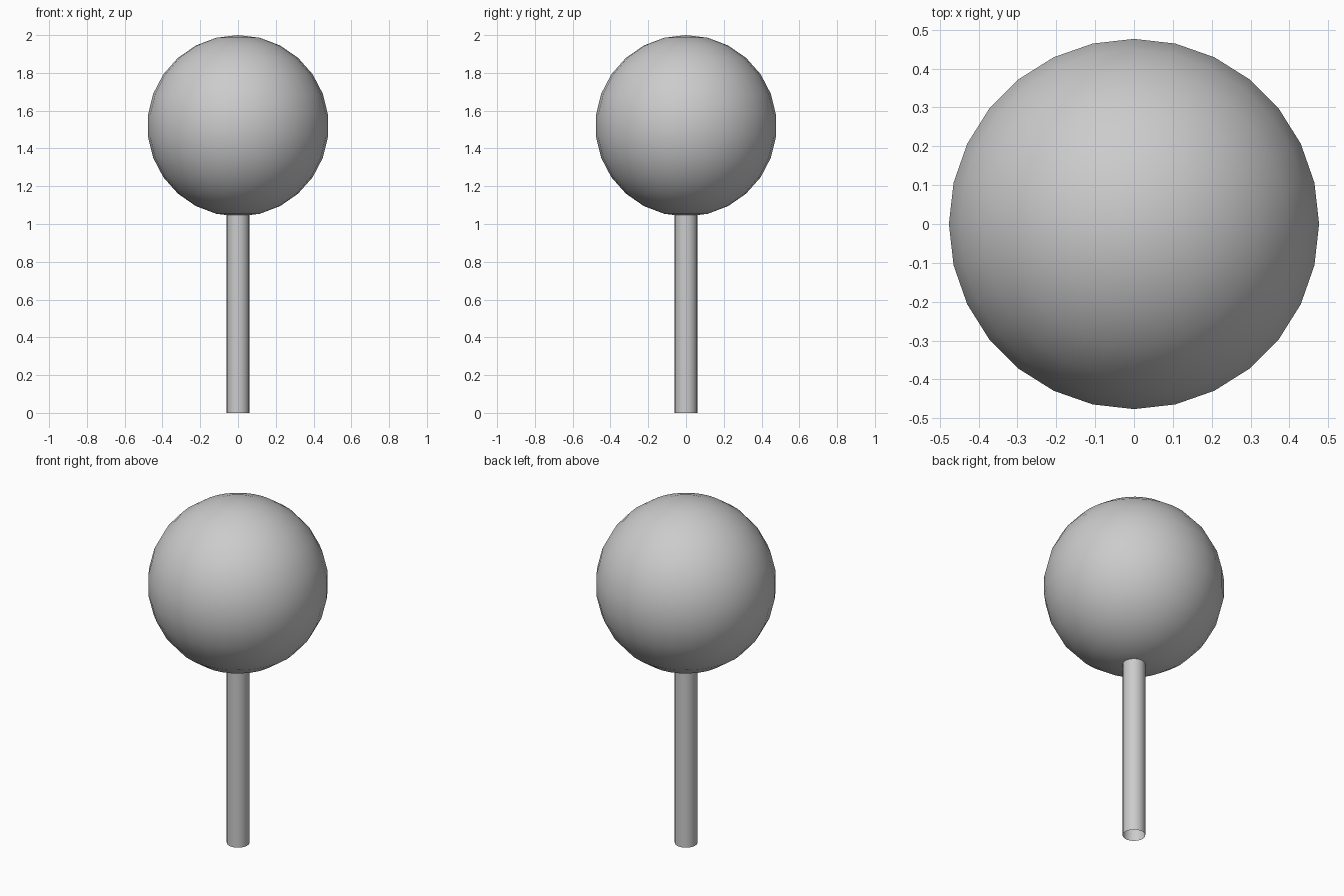
import bpy

if "Cube" in bpy.data.objects:
    bpy.data.objects.remove(bpy.data.objects["Cube"])

RADIUS = 0.48
TOP = 2.0
STICK_R = 0.06
STICK_H = 1.06

# Candy ball
bpy.ops.mesh.primitive_uv_sphere_add(segments=28, ring_count=13, radius=RADIUS,
                                     location=(0, 0, TOP - RADIUS))
ball = bpy.context.object
ball.name = "candy_ball"
bpy.ops.object.shade_smooth()

# Open paper-tube stick, running slightly into the ball
bpy.ops.mesh.primitive_cylinder_add(vertices=24, radius=STICK_R, depth=STICK_H,
                                    end_fill_type='NOTHING', location=(0, 0, STICK_H / 2))
stick = bpy.context.object
stick.name = "stick"
bpy.ops.object.shade_smooth()
